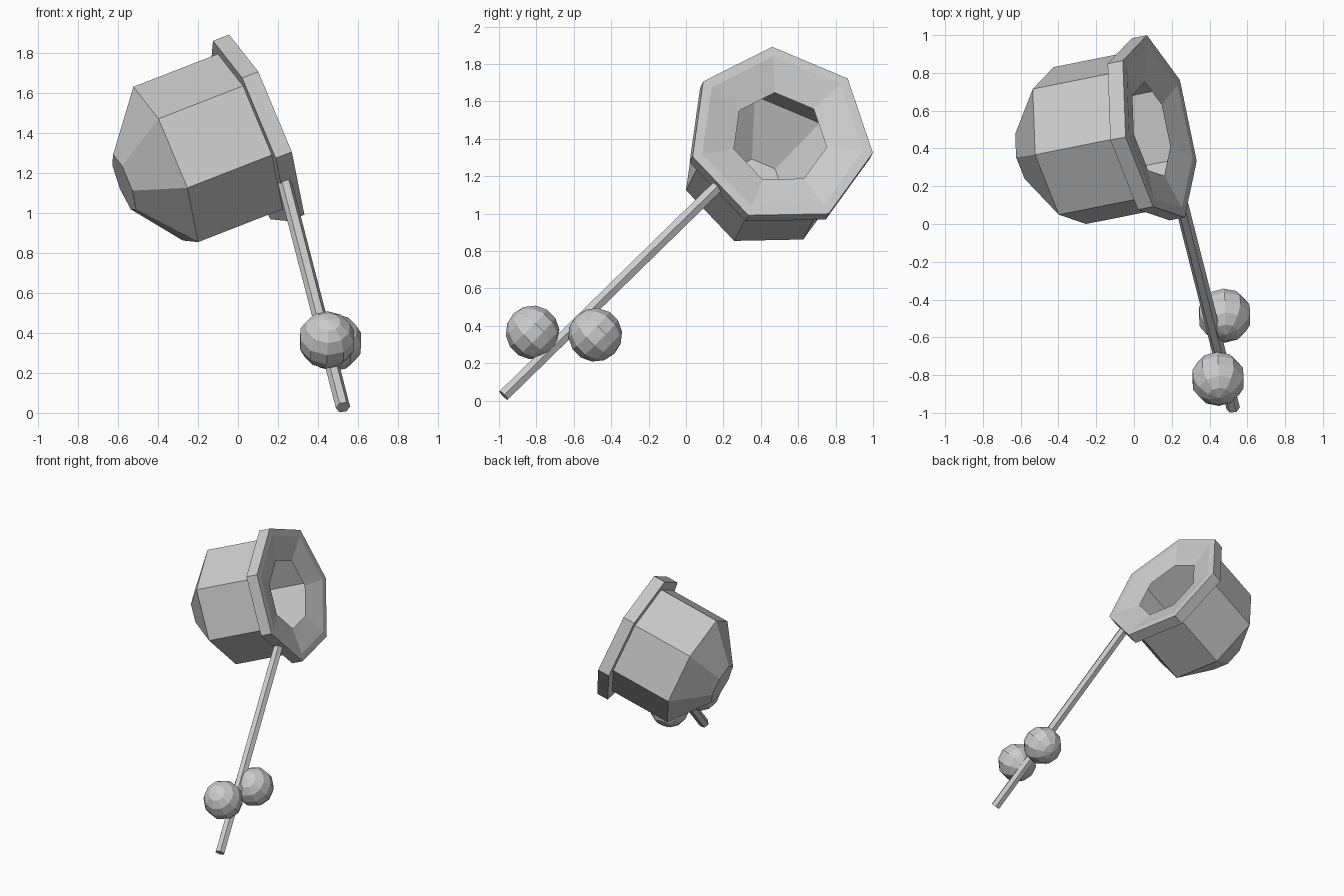
import bpy, bmesh
from math import cos, sin, tau
from mathutils import Vector, Matrix

if "Cube" in bpy.data.objects:
    bpy.data.objects.remove(bpy.data.objects["Cube"])


def frame(axis, ref):
    """Rotation whose z follows axis and whose x leans toward ref."""
    z = Vector(axis).normalized()
    x = Vector(ref)
    x = (x - z * x.dot(z)).normalized()
    return Matrix((x, z.cross(x), z)).transposed().to_4x4()


def finish(bm, name, matrix):
    bm.transform(matrix)
    bmesh.ops.recalc_face_normals(bm, faces=bm.faces)
    mesh = bpy.data.meshes.new(name)
    bm.to_mesh(mesh)
    bm.free()
    ob = bpy.data.objects.new(name, mesh)
    bpy.context.collection.objects.link(ob)
    return ob


def lathe(name, profile, sides, matrix, caps=(False, False)):
    """Spin (radius, height) points around local z."""
    bm = bmesh.new()
    rings = [[bm.verts.new((r * cos(tau * i / sides), r * sin(tau * i / sides), h))
              for i in range(sides)] for r, h in profile]
    for a, b in zip(rings, rings[1:]):
        for i in range(sides):
            j = (i + 1) % sides
            bm.faces.new((a[i], a[j], b[j], b[i]))
    for ring, wanted in ((rings[0], caps[0]), (rings[-1], caps[1])):
        if wanted:
            bm.faces.new(ring)
    return finish(bm, name, matrix)


# Hollow seven-sided cup: funnel lip, rim, wall, tapered closed bottom
cup_matrix = Matrix.Translation((0.13, 0.507, 1.42)) @ frame((0.916, 0.183, 0.357), (-0.34, -0.09, 0.94))
cup_profile = [(0.26, -0.045), (0.45, 0), (0.505, 0), (0.505, -0.088),
               (0.435, -0.088), (0.435, -0.549), (0.155, -0.765)]
lathe("cup", cup_profile, 7, cup_matrix, caps=(False, True))

# Thin six-sided rod from the rim down to the ground
top, foot = Vector((0.235, 0.17, 1.147)), Vector((0.525, -0.975, 0.028))
rod_dir = foot - top
lathe("rod", [(0.036, 0), (0.036, rod_dir.length)], 6,
      Matrix.Translation(top) @ frame(rod_dir, (1, 0, 0)), caps=(True, True))

# Two faceted balls beside the rod
for name, centre in (("front_ball", (0.445, -0.82, 0.365)), ("back_ball", (0.48, -0.485, 0.352))):
    bm = bmesh.new()
    bmesh.ops.create_uvsphere(bm, u_segments=10, v_segments=7, radius=0.144)
    finish(bm, name, Matrix.Translation(centre) @ frame((0.05, -0.7, 0.7), (1, 0, 0)))
